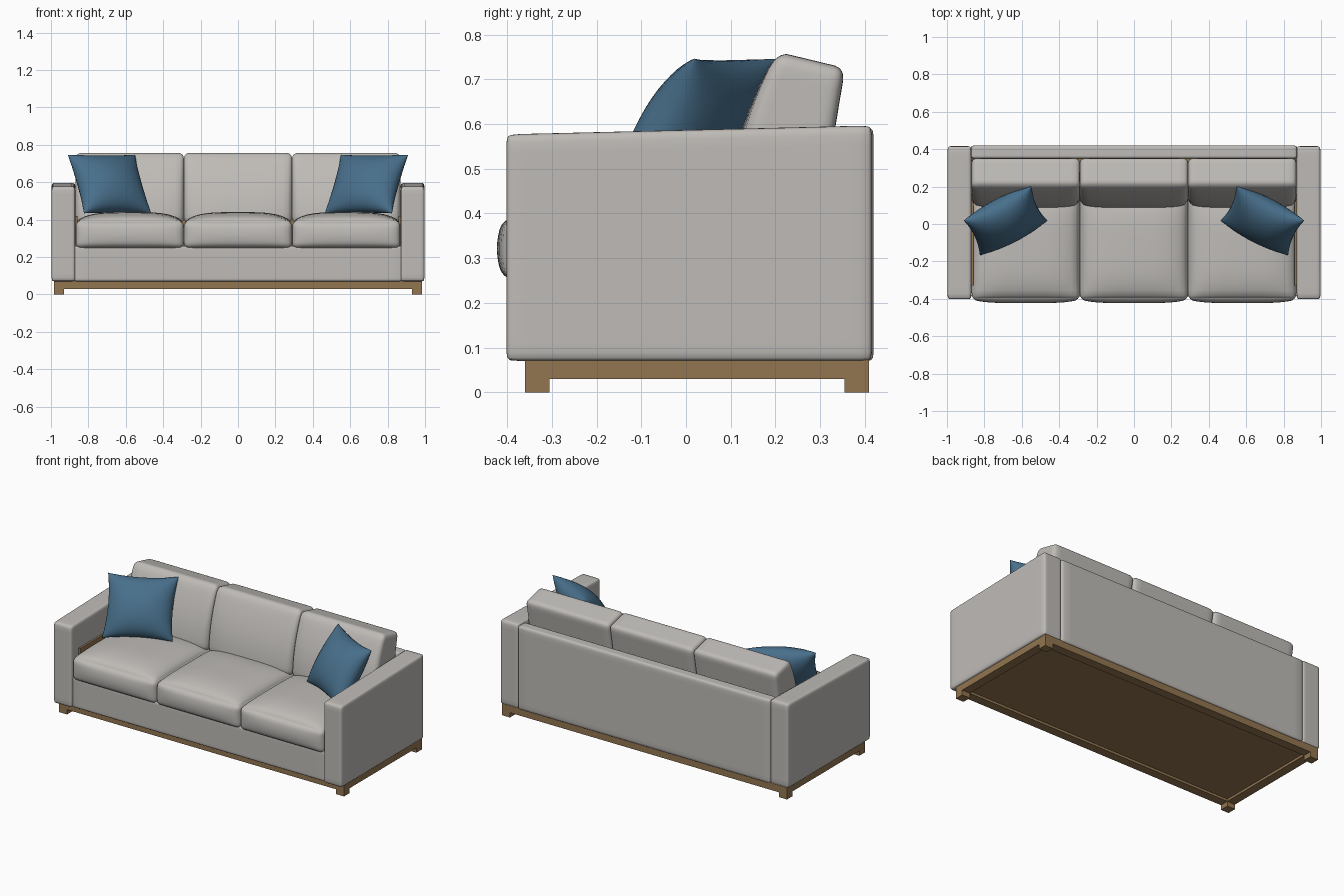
import bpy, bmesh, math
from mathutils import Vector

if "Cube" in bpy.data.objects:
    bpy.data.objects.remove(bpy.data.objects["Cube"])


def material(name, rgb):
    m = bpy.data.materials.new(name)
    m.diffuse_color = (*rgb, 1)
    m.use_nodes = True
    m.node_tree.nodes["Principled BSDF"].inputs["Base Color"].default_value = m.diffuse_color
    return m


GREY = material("warm grey fabric", (0.52, 0.50, 0.475))
BLUE = material("blue fabric", (0.065, 0.16, 0.26))
WOOD = material("brown wood", (0.29, 0.18, 0.08))


def finish(name, bm, mat, smooth=True):
    bmesh.ops.recalc_face_normals(bm, faces=bm.faces)
    me = bpy.data.meshes.new(name)
    for f in bm.faces:
        f.smooth = smooth
    bm.to_mesh(me)
    bm.free()
    me.materials.append(mat)
    ob = bpy.data.objects.new(name, me)
    bpy.context.collection.objects.link(ob)
    return ob


def box(name, lo, hi, mat):
    """Plain sharp box between two corners."""
    lo, hi = Vector(lo), Vector(hi)
    bm = bmesh.new()
    bmesh.ops.create_cube(bm, size=1)
    for v in bm.verts:
        v.co = (lo + hi) / 2 + v.co * (hi - lo)
    return finish(name, bm, mat, False)


def soft_box(name, lo, hi, r, mat, shape=None):
    """Rounded upholstered block; shape(p, u) bends points, u is -1..1 per axis."""
    lo, hi = Vector(lo), Vector(hi)
    mid, half = (lo + hi) / 2, (hi - lo) / 2
    bm = bmesh.new()
    bmesh.ops.create_cube(bm, size=2)
    bmesh.ops.subdivide_edges(bm, edges=bm.edges, cuts=15, use_grid_fill=True)
    for v in bm.verts:
        u = Vector([math.sin(c * math.pi / 2) for c in v.co])
        p = Vector([a * b for a, b in zip(u, half)])
        core = Vector([max(-(h - r), min(h - r, c)) for c, h in zip(p, half)])
        d = p - core
        if d.length > 1e-7:
            p = core + d.normalized() * r
        p += mid
        v.co = shape(p, u) if shape else p
    return finish(name, bm, mat)


# Arms: tops rise slightly toward the back
def arm_slope(p, u):
    p.z += 0.010 * u.y * max(0, (p.z - 0.07) / 0.52)
    return p


for side, s in (("left", -1), ("right", 1)):
    x0, x1 = sorted((s * 0.87, s * 0.997))
    soft_box(side + "_arm", (x0, -0.402, 0.07), (x1, 0.416, 0.587), 0.016, GREY, arm_slope)
    # wooden lining inside the arm
    x0, x1 = sorted((s * 0.858, s * 0.88))
    box(side + "_inner_lining", (x0, -0.33, 0.08), (x1, 0.34, 0.42), WOOD)

# Body panels
soft_box("front_rail", (-0.88, -0.388, 0.07), (0.88, -0.30, 0.26), 0.012, GREY)
soft_box("back_panel", (-0.872, 0.35, 0.07), (0.872, 0.42, 0.592), 0.014, GREY)
box("back_lining", (-0.865, 0.325, 0.08), (0.865, 0.356, 0.57), WOOD)
box("seat_deck", (-0.87, -0.32, 0.20), (0.87, 0.34, 0.25), WOOD)


# Seat cushions: crowned top and slightly bulging front
def seat_shape(p, u):
    if u.z > -0.9:
        k = (u.z + 1) / 2
        p.z += 0.048 * k * (1 - u.x ** 4) * (1 - 0.9 * u.y ** 4)
    if u.y < 0:
        p.y += 0.018 * u.y * (1 - u.z ** 2) * (1 - u.x ** 4)
    return p


# Back cushions: leaning, thick at the bottom and thin at the top
def back_shape(p, u):
    t = (p.z - 0.38) / 0.375
    k = (p.y + 1) / 2
    front, back = 0.105 + 0.095 * t * t, 0.30 + 0.056 * t
    y = front + (back - front) * k
    y -= 0.022 * (1 - u.x ** 4) * (1 - t) * (1 - k)
    z = p.z - max(0, t) * 0.24 * max(0, y - 0.225)
    return Vector((p.x, y, z))


def back_cushion(name, x0, x1):
    # built in a box of depth 0.2, then its depth is stretched to -1..1 for shaping
    def shape(p, u):
        q = Vector((p.x, p.y / 0.1, p.z))
        return back_shape(q, u)
    soft_box(name, (x0, -0.1, 0.38), (x1, 0.1, 0.757), 0.03, GREY, shape)


for i, label in enumerate(("left", "middle", "right")):
    x0 = -0.868 + i * 0.5787
    x1 = x0 + 0.5787
    soft_box(label + "_seat_cushion", (x0, -0.405, 0.246), (x1, 0.17, 0.392), 0.03, GREY, seat_shape)
    back_cushion(label + "_back_cushion", x0, x1)

# Wooden plinth: rails, recessed bottom board and feet
X, Y0, Y1 = 0.985, -0.36, 0.41
W = 0.055
box("front_plinth_rail", (-X, Y0, 0.03), (X, Y0 + W, 0.075), WOOD)
box("back_plinth_rail", (-X, Y1 - W, 0.03), (X, Y1, 0.075), WOOD)
for side, s in (("left", -1), ("right", 1)):
    x0, x1 = sorted((s * X, s * (X - W)))
    box(side + "_plinth_rail", (x0, Y0 + W, 0.03), (x1, Y1 - W, 0.075), WOOD)
    box(side + "_front_foot", (x0, Y0, 0), (x1, Y0 + W, 0.04), WOOD)
    box(side + "_back_foot", (x0, Y1 - W, 0), (x1, Y1, 0.04), WOOD)
box("bottom_board", (-X + W, Y0 + W, 0.045), (X - W, Y1 - W, 0.08), WOOD)


# Throw pillows: two puffed sheets joined at a pinched rim, leaning in the corners
def pillow(name, s):
    n = 20
    c = Vector((-0.687, 0.018, 0.59))
    eu = Vector((0.175, 0.09, 0))
    ev = Vector((-0.042, 0.09, 0.152))
    nor = eu.cross(ev).normalized()
    bm = bmesh.new()
    for face in (-1, 1):
        grid = []
        for i in range(n + 1):
            row = []
            for j in range(n + 1):
                u = math.sin((i / n - 0.5) * math.pi)
                v = math.sin((j / n - 0.5) * math.pi)
                h = 0.1 * max(0, (1 - u * u) * (1 - v * v)) ** 0.5
                a = u * (1.03 - 0.09 * (1 - v * v))
                b = v * (1.03 - 0.09 * (1 - u * u))
                p = c + eu * a + ev * b + nor * h * face
                row.append(bm.verts.new((p.x * -s, p.y, p.z)))
            grid.append(row)
        for i in range(n):
            for j in range(n):
                bm.faces.new((grid[i][j], grid[i + 1][j], grid[i + 1][j + 1], grid[i][j + 1]))
    bmesh.ops.remove_doubles(bm, verts=bm.verts, dist=0.0005)
    finish(name, bm, BLUE)


pillow("left_throw_pillow", -1)
pillow("right_throw_pillow", 1)
